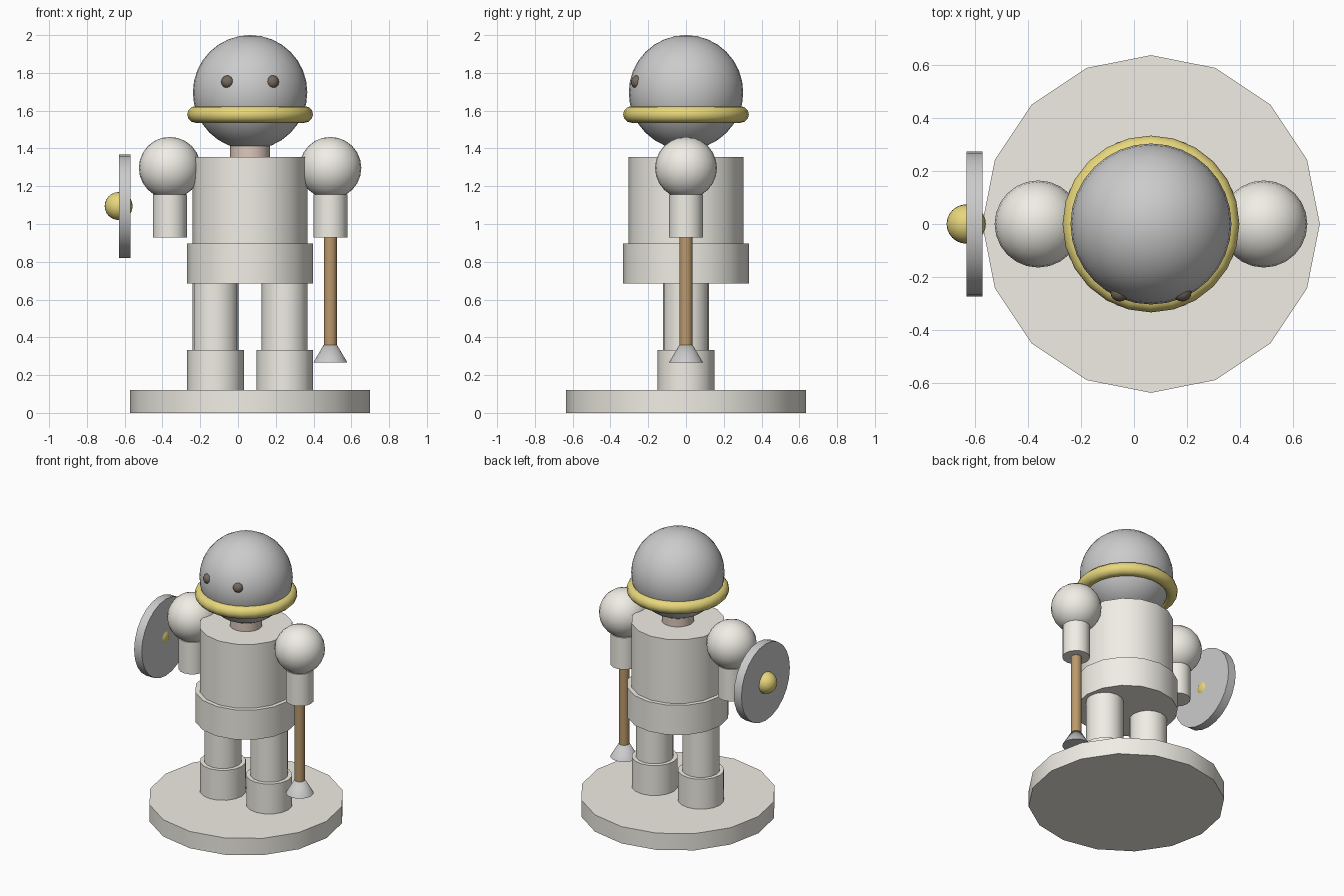
import bpy
from math import pi, radians

if "Cube" in bpy.data.objects:
    bpy.data.objects.remove(bpy.data.objects["Cube"])

CX = 0.064  # body axis (the shield shifts the figure off centre)


def material(name, rgb):
    m = bpy.data.materials.new(name)
    m.diffuse_color = (*rgb, 1)
    m.use_nodes = True
    m.node_tree.nodes["Principled BSDF"].inputs["Base Color"].default_value = m.diffuse_color
    return m


cream = material("cream", (0.87, 0.85, 0.78))
steel = material("steel", (0.62, 0.62, 0.63))
gold = material("gold", (0.80, 0.68, 0.20))
wood = material("wood", (0.50, 0.32, 0.15))
skin = material("skin", (0.72, 0.58, 0.50))
dark = material("dark", (0.18, 0.14, 0.11))


def finish(name, mat):
    ob = bpy.context.object
    ob.name = name
    ob.data.materials.append(mat)
    bpy.ops.object.shade_smooth_by_angle(angle=radians(40))
    return ob


def cylinder(name, mat, x, r, z0, z1, top=None, n=16):
    # vertical cylinder or cone with a vertex on the x axis
    bpy.ops.mesh.primitive_cone_add(vertices=n, radius1=r, radius2=r if top is None else top,
                                    depth=z1 - z0, location=(x, 0, (z0 + z1) / 2),
                                    rotation=(0, 0, pi / 2))
    return finish(name, mat)


def sphere(name, mat, loc, r, n=24):
    bpy.ops.mesh.primitive_uv_sphere_add(segments=n, ring_count=n // 2, radius=r, location=loc)
    return finish(name, mat)


# Base, torso and hips
cylinder("base", cream, CX, 0.636, 0, 0.12)
cylinder("hips", cream, CX, 0.333, 0.686, 0.898)
cylinder("torso", cream, CX, 0.304, 0.89, 1.354)
cylinder("neck", skin, CX, 0.106, 1.34, 1.46)

# Helmeted head with rim
sphere("head", steel, (CX, 0, 1.697), 0.303, 32)
bpy.ops.mesh.primitive_torus_add(major_segments=24, minor_segments=12, major_radius=0.289,
                                 minor_radius=0.044, location=(CX, 0, 1.58))
finish("helmet_rim", gold)

# Paired parts
for side, s in (("left", -1), ("right", 1)):
    sphere(side + "_eye", dark, (CX + s * 0.118, -0.257, 1.752), 0.035, 16)
    sphere(side + "_shoulder", cream, (CX + s * 0.425, 0, 1.297), 0.164)
    cylinder(side + "_arm", cream, CX + s * 0.425, 0.09, 0.928, 1.155)
    cylinder(side + "_leg", cream, CX + s * 0.183, 0.122, 0.32, 0.70)
    cylinder(side + "_foot", cream, CX + s * 0.183, 0.15, 0.12, 0.334)

# Staff held in the right hand
cylinder("staff", wood, CX + 0.425, 0.035, 0.33, 0.95)
cylinder("staff_tip", steel, CX + 0.425, 0.09, 0.267, 0.42, top=0)

# Shield on the left
bpy.ops.mesh.primitive_cylinder_add(vertices=24, radius=0.274, depth=0.06,
                                    location=(-0.60, 0, 1.095), rotation=(0, pi / 2, 0))
finish("shield", steel)
sphere("shield_boss", gold, (-0.632, 0, 1.095), 0.074)
